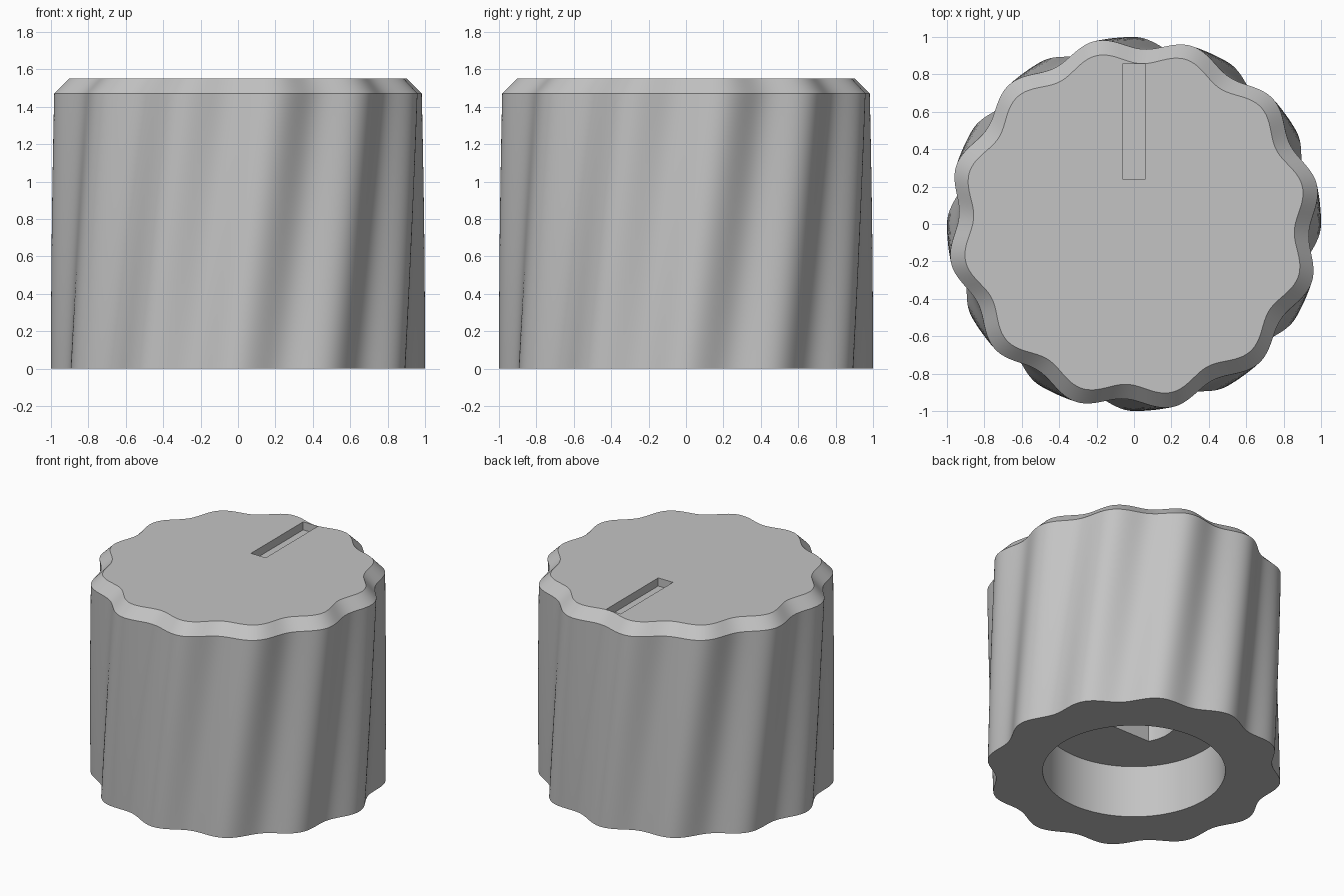
import bpy, bmesh
from math import sin, cos, pi, radians, asin

old = bpy.data.objects.get("Cube")
if old:
    bpy.data.objects.remove(old)

HEIGHT, CHAMFER = 1.55, 0.078
LOBES, MEAN_R, WAVE = 12, 0.968, 0.032
TWIST = radians(12.5)
SEGMENTS, LAYERS = 360, 24

grey = bpy.data.materials.new("plain_grey")
grey.use_nodes = True
grey.diffuse_color = (0.55, 0.55, 0.55, 1)
grey.node_tree.nodes["Principled BSDF"].inputs["Base Color"].default_value = grey.diffuse_color


def loft(name, rings):
    """Closed solid through a stack of rings with equal point counts."""
    bm = bmesh.new()
    loops = [[bm.verts.new(p) for p in ring] for ring in rings]
    n = len(loops[0])
    for low, high in zip(loops, loops[1:]):
        for i in range(n):
            j = (i + 1) % n
            bm.faces.new((low[i], low[j], high[j], high[i]))
    bm.faces.new(loops[0][::-1])
    bm.faces.new(loops[-1])
    bmesh.ops.recalc_face_normals(bm, faces=bm.faces)
    mesh = bpy.data.meshes.new(name)
    bm.to_mesh(mesh)
    bm.free()
    mesh.materials.append(grey)
    obj = bpy.data.objects.new(name, mesh)
    bpy.context.collection.objects.link(obj)
    return obj


def prism(name, outline, z0, z1):
    return loft(name, [[(x, y, z) for x, y in outline] for z in (z0, z1)])


def arc(radius, start, end, count):
    return [(radius * cos(start + (end - start) * i / count),
             radius * sin(start + (end - start) * i / count)) for i in range(count + 1)]


def fluted_ring(z, inset=0.0):
    turn = TWIST * z / HEIGHT
    ring = []
    for i in range(SEGMENTS):
        a = 2 * pi * i / SEGMENTS
        r = MEAN_R + WAVE * cos(LOBES * a) - inset
        ring.append((r * cos(a + turn), r * sin(a + turn), z))
    return ring


# Twisted, fluted grip with a chamfered top
shoulder = HEIGHT - CHAMFER
rings = [fluted_ring(shoulder * k / LAYERS) for k in range(LAYERS + 1)]
rings.append(fluted_ring(HEIGHT, CHAMFER))
knob = loft("knob_body", rings)

# Round recess underneath, D-shaped shaft hole, and pointer slot on top
flat = asin(0.5)
cutters = [
    prism("recess_cutter", arc(0.617, 0, 2 * pi, 96)[:-1], -0.2, 0.39),
    prism("shaft_cutter", arc(0.29, -flat, pi + flat, 64), 0.3, 1.25),
    prism("slot_cutter", [(-0.061, 0.24), (0.061, 0.24), (0.061, 0.855), (-0.061, 0.855)],
          HEIGHT - 0.06, HEIGHT + 0.2),
]
bpy.context.view_layer.objects.active = knob
for cutter in cutters:
    cutter.hide_render = True
    mod = knob.modifiers.new("cut", 'BOOLEAN')
    mod.operation, mod.solver, mod.object = 'DIFFERENCE', 'EXACT', cutter
    bpy.ops.object.modifier_apply(modifier=mod.name)
    bpy.data.objects.remove(cutter)

# Smooth flutes with crisp edges
bpy.ops.object.select_all(action='DESELECT')
knob.select_set(True)
bpy.ops.object.shade_smooth_by_angle(angle=radians(30))
